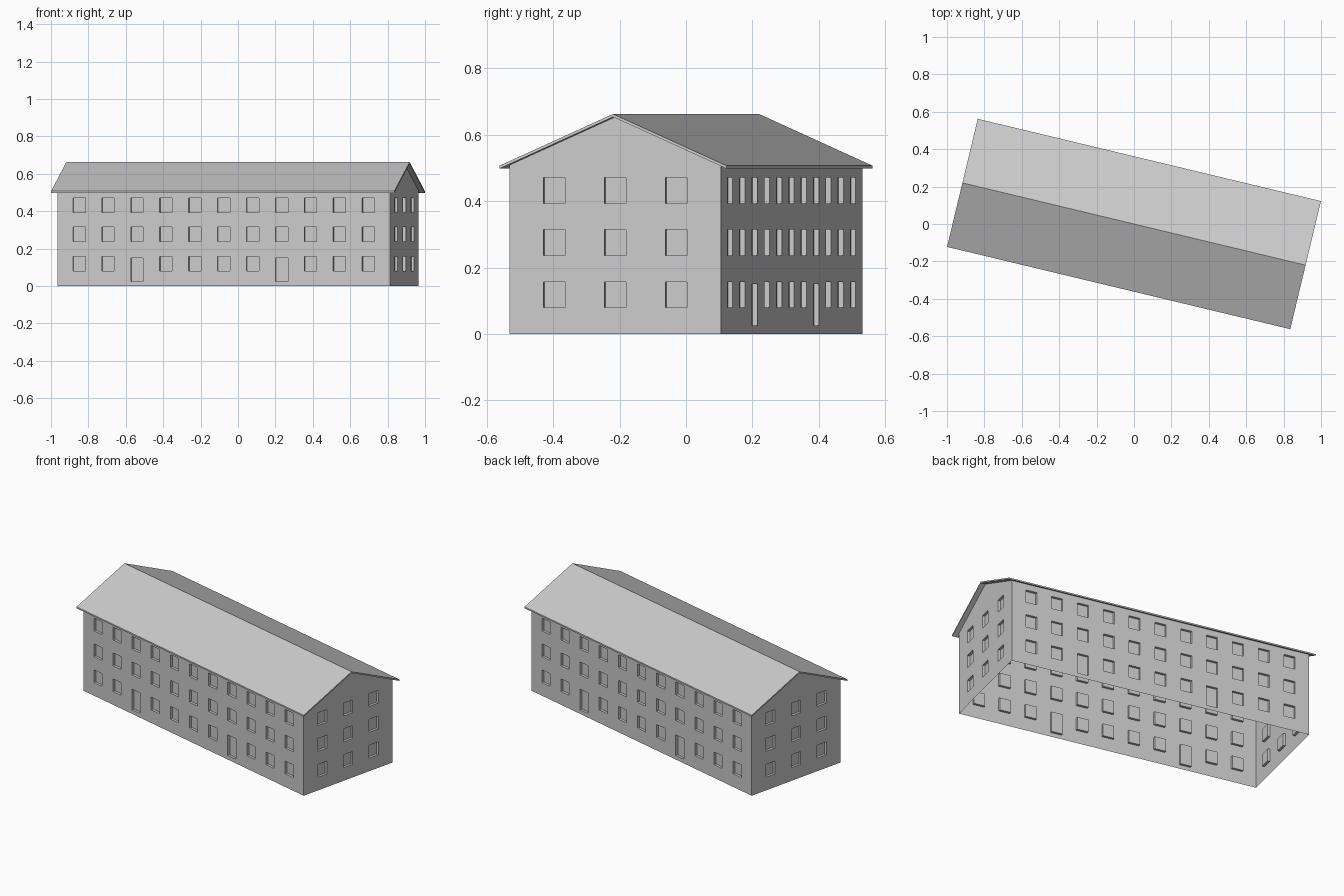
import bpy, bmesh, math
from mathutils import Vector, Matrix

if "Cube" in bpy.data.objects:
    bpy.data.objects.remove(bpy.data.objects["Cube"])

TURN = Matrix.Rotation(math.radians(-13.48), 4, 'Z')
HL, HW = 0.9145, 0.327          # wall half length / half width
RL, RW = 0.9435, 0.352          # roof half length / half width
RIDGE, EAVE, THICK = 0.663, 0.507, 0.009
SLOPE = (RIDGE - EAVE) / RW
WALL_TOP = RIDGE - THICK - SLOPE * HW
OPEN_W, DEPTH = 0.068, 0.015
FLOORS = [(0.08, 0.157), (0.237, 0.315), (0.394, 0.471)]
DOOR = (0.025, 0.15)


def finish(name, bm):
    bmesh.ops.remove_doubles(bm, verts=bm.verts, dist=1e-5)
    bm.transform(TURN)
    me = bpy.data.meshes.new(name)
    bm.to_mesh(me)
    bm.free()
    ob = bpy.data.objects.new(name, me)
    bpy.context.collection.objects.link(ob)
    return ob


def wall(name, half, dist, angle, count, spacing, doors=(), gable=False):
    """Sheet wall with recessed openings, built facing -y and then turned."""
    bm = bmesh.new()

    def face(*pts):
        bm.faces.new([bm.verts.new((u, -dist + d, z)) for u, d, z in pts])

    def panel(u0, u1, z0, z1, d=0.0):
        face((u0, d, z0), (u1, d, z0), (u1, d, z1), (u0, d, z1))

    def recess(u0, u1, z0, z1):
        panel(u0, u1, z0, z1, DEPTH)
        rim = [(u0, z0), (u1, z0), (u1, z1), (u0, z1)]
        for (a, b), (c, e) in zip(rim, rim[1:] + rim[:1]):
            face((a, 0, b), (c, 0, e), (c, DEPTH, e), (a, DEPTH, b))

    left = -half
    for i in range(count):
        c = (i - (count - 1) / 2) * spacing
        u0, u1 = c - OPEN_W / 2, c + OPEN_W / 2
        panel(left, u0, 0, WALL_TOP)
        z = 0
        for z0, z1 in ([DOOR] + FLOORS[1:] if i in doors else FLOORS):
            panel(u0, u1, z, z0)
            recess(u0, u1, z0, z1)
            z = z1
        panel(u0, u1, z, WALL_TOP)
        left = u1
    panel(left, half, 0, WALL_TOP)
    if gable:
        face((-half, 0, WALL_TOP), (half, 0, WALL_TOP), (0, 0, RIDGE - THICK))
    bm.transform(Matrix.Rotation(math.radians(angle), 4, 'Z'))
    return finish(name, bm)


# Long walls with two doors each, and gable end walls
wall("front_wall", HL, HW, 0, 11, 0.159, doors=(2, 7))
wall("back_wall", HL, HW, 180, 11, 0.159, doors=(2, 7))
wall("right_gable_wall", HW, HL, 90, 3, 0.189, gable=True)
wall("left_gable_wall", HW, HL, -90, 3, 0.189, gable=True)

# Roof: thin folded slab swept along the length
bm = bmesh.new()
top = [(-RW, EAVE), (0, RIDGE), (RW, EAVE)]
ends = []
for x in (-RL, RL):
    ends.append([[bm.verts.new((x, y, z - t)) for y, z in top] for t in (0, THICK)])
for a in (0, 1):
    for e in (0, 1):
        t, b = ends[e]
        bm.faces.new((t[a], t[a + 1], b[a + 1], b[a]))
    for layer in (0, 1):
        p, q = ends[0][layer], ends[1][layer]
        bm.faces.new((p[a], q[a], q[a + 1], p[a + 1]))
for k in (0, 2):
    bm.faces.new((ends[0][0][k], ends[1][0][k], ends[1][1][k], ends[0][1][k]))
bmesh.ops.recalc_face_normals(bm, faces=bm.faces)
finish("roof", bm)
